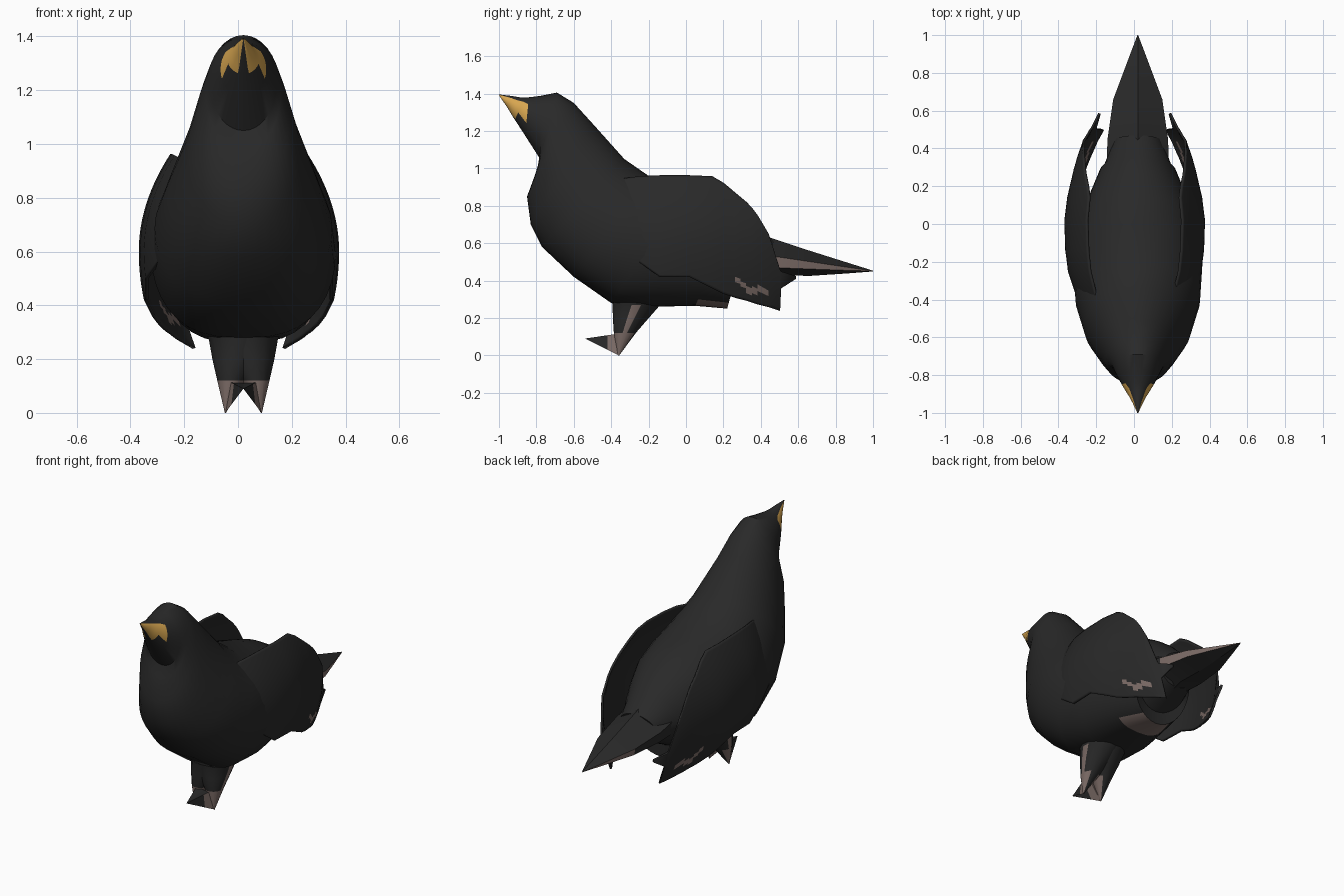
import bpy, bmesh, math

if "Cube" in bpy.data.objects:
    bpy.data.objects.remove(bpy.data.objects["Cube"])

CX = 0.02  # the bird's own mid-plane


def material(name, rgb):
    m = bpy.data.materials.new(name)
    m.diffuse_color = (*rgb, 1)
    m.use_nodes = True
    m.node_tree.nodes["Principled BSDF"].inputs["Base Color"].default_value = m.diffuse_color
    return m


MATS = [material("black plumage", (0.022, 0.022, 0.022)),
        material("grey brown skin", (0.21, 0.155, 0.14)),
        material("golden beak", (0.68, 0.38, 0.08))]


def finish(name, bm, rule=None, angle=35):
    bmesh.ops.remove_doubles(bm, verts=bm.verts, dist=1e-4)
    bmesh.ops.recalc_face_normals(bm, faces=bm.faces)
    bm.normal_update()
    me = bpy.data.meshes.new(name)
    for m in MATS:
        me.materials.append(m)
    if rule:
        for f in bm.faces:
            f.material_index = rule(f.calc_center_median(), f.normal)
    bm.to_mesh(me)
    bm.free()
    ob = bpy.data.objects.new(name, me)
    bpy.context.collection.objects.link(ob)
    bpy.ops.object.select_all(action='DESELECT')
    ob.select_set(True)
    bpy.context.view_layer.objects.active = ob
    bpy.ops.object.shade_smooth_by_angle(angle=math.radians(angle))
    return ob


def loft(rings, closed=True):
    """Skin a list of point rings; closed rings also get end caps."""
    bm = bmesh.new()
    vs = [[bm.verts.new(p) for p in r] for r in rings]
    n = len(rings[0])
    for a, b in zip(vs, vs[1:]):
        for k in range(n if closed else n - 1):
            j = (k + 1) % n
            bm.faces.new((a[k], a[j], b[j], b[k]))
    if closed:
        bm.faces.new(vs[0])
        bm.faces.new(vs[-1])
    return bm


# Body with head: tilted ellipses given by top (y, z), bottom (y, z), half width
SECTIONS = [
    (-1.0, 1.395, -0.998, 1.388, 0.003),
    (-0.93, 1.387, -0.955, 1.325, 0.029),
    (-0.89, 1.38, -0.93, 1.283, 0.046),
    (-0.86, 1.378, -0.915, 1.26, 0.06),
    (-0.84, 1.38, -0.86, 1.175, 0.085),
    (-0.78, 1.387, -0.78, 1.05, 0.122),
    (-0.69, 1.405, -0.80, 0.98, 0.14),
    (-0.60, 1.35, -0.85, 0.85, 0.172),
    (-0.50, 1.24, -0.83, 0.70, 0.212),
    (-0.33, 1.05, -0.77, 0.58, 0.283),
    (-0.20, 0.96, -0.60, 0.42, 0.33),
    (0.0, 0.90, -0.40, 0.28, 0.343),
    (0.15, 0.85, -0.20, 0.26, 0.315),
    (0.27, 0.78, 0.05, 0.265, 0.25),
    (0.35, 0.72, 0.22, 0.25, 0.20),
    (0.38, 0.69, 0.22, 0.33, 0.18),
    (0.47, 0.61, 0.40, 0.42, 0.13),
]
N = 36
rings = []
for i, (yt, zt, yb, zb, w) in enumerate(SECTIONS):
    ring = []
    for k in range(N):
        a = math.tau * k / N
        t = (1 + math.cos(a)) / 2
        s = math.sin(a)
        if 10 <= i <= 13 and t < 0.5:  # fuller belly
            s = math.copysign(abs(s) ** 0.72, s)
        ring.append((CX + w * s, yb + (yt - yb) * t, zb + (zt - zb) * t))
    rings.append(ring)


def body_colour(c, n):
    x, d = abs(c.x - CX), c.y + 1
    if d < 0.142 and x > 0.26 * d and 1.274 < c.z < 1.397 - 0.34 * d:
        return 2
    if 0.04 < c.y < 0.25 and n.z < -0.88 and x > 0.02:
        return 1
    return 0


finish("body", loft(rings), body_colour)

# Tail: ridged wedge, with a pale stripe along the lower side edges
rings = []
for y, zt, zs, zb, w in [(0.20, 0.77, 0.50, 0.36, 0.17), (0.45, 0.63, 0.48, 0.43, 0.16),
                         (0.66, 0.56, 0.47, 0.425, 0.13), (0.86, 0.497, 0.458, 0.438, 0.055),
                         (1.0, 0.453, 0.451, 0.449, 0.002)]:
    h = (zt - zs) * 0.35
    half = [(w, zs + h), (w * 0.95, zs - 0.01 * w / 0.16)]
    rings.append([(CX, y, zt)] + [(CX + x, y, z) for x, z in half] + [(CX, y, zb)]
                 + [(CX - x, y, z) for x, z in reversed(half)])


def tail_colour(c, n):
    start = 0.4 if c.x > CX else 0.66
    return 1 if start < c.y < 0.97 and abs(n.x) > 0.6 and -0.5 < n.z < 0.3 else 0


finish("tail", loft(rings), tail_colour, 25)

# Wings: curved plates, given by y, top z, bottom z, sideways reach
WING = [(-0.58, 0.88, 0.64, 0.205), (-0.40, 0.935, 0.56, 0.297), (-0.25, 0.955, 0.50, 0.346),
        (-0.14, 0.96, 0.42, 0.36), (0.02, 0.96, 0.42, 0.365), (0.14, 0.955, 0.36, 0.35),
        (0.20, 0.92, 0.33, 0.336), (0.26, 0.87, 0.31, 0.322), (0.29, 0.845, 0.302, 0.315),
        (0.32, 0.82, 0.295, 0.306), (0.35, 0.79, 0.285, 0.298), (0.38, 0.75, 0.275, 0.288),
        (0.44, 0.65, 0.26, 0.268), (0.50, 0.46, 0.24, 0.243), (0.505, 0.45, 0.36, 0.24),
        (0.585, 0.425, 0.41, 0.205)]
ROWS = 40


def wing_colour(c, n):
    stripe = 0.345 + max(0, 0.9 * (0.34 - c.y))
    return 1 if 0.25 < c.y < 0.45 and abs(c.z - stripe) < 0.017 else 0


for side, name, shift in ((-1, "left_wing", 0.018), (1, "right_wing", -0.015)):
    rings = []
    for y, zt, zb, reach in WING:
        ring = []
        for k in range(ROWS + 1):
            z = zt + (zb - zt) * k / ROWS
            x = reach + shift - (0.9 if z > 0.6 else 0.6) * (z - 0.6) ** 2
            ring.append((CX + side * x, y, z))
        rings.append(ring)
    wing = finish(name, loft(rings, closed=False), wing_colour)
    mod = wing.modifiers.new("thickness", 'SOLIDIFY')
    mod.thickness = 0.012
    mod.offset = 0

# Legs: feathered thighs tapering to a point, joined by one central front toe
SEG = 16


def leg_colour(c, n):
    tip = c.z < 0.12 and n.y < 0.6
    strip = c.z < 0.27 and abs(n.x) > 0.82 and abs(n.y) < 0.25
    return 1 if tip or strip else 0


for side, name in ((-1, "left"), (1, "right")):
    rings = []
    for x, y, z, rx, ry in [(0.01, -0.25, 0.34, 0.15, 0.16), (0.012, -0.265, 0.27, 0.118, 0.13),
                            (0.027, -0.295, 0.20, 0.09, 0.098), (0.045, -0.327, 0.12, 0.053, 0.06),
                            (0.067, -0.36, 0.0, 0.002, 0.003)]:
        rings.append([(CX + side * x + rx * math.cos(math.tau * (k + 0.5) / SEG),
                       y + ry * math.sin(math.tau * (k + 0.5) / SEG), z) for k in range(SEG)])
    finish(name + "_leg", loft(rings), leg_colour)

    bm = bmesh.new()
    for x, y, z in [(0, -0.54, 0.09), (0, -0.37, 0.11), (0.05, -0.37, 0.115),
                    (0.067, -0.36, 0.001), (0.062, -0.37, 0.015)]:
        bm.verts.new((CX + side * x, y, z))
    bmesh.ops.convex_hull(bm, input=bm.verts)
    bmesh.ops.bisect_plane(bm, geom=bm.verts[:] + bm.edges[:] + bm.faces[:],
                           plane_co=(0, -0.42, 0), plane_no=(0, 1, 0))
    finish(name + "_toe_half", bm, lambda c, n: 1 if c.y > -0.42 and n.z < 0.5 or n.z < -0.7 else 0)
